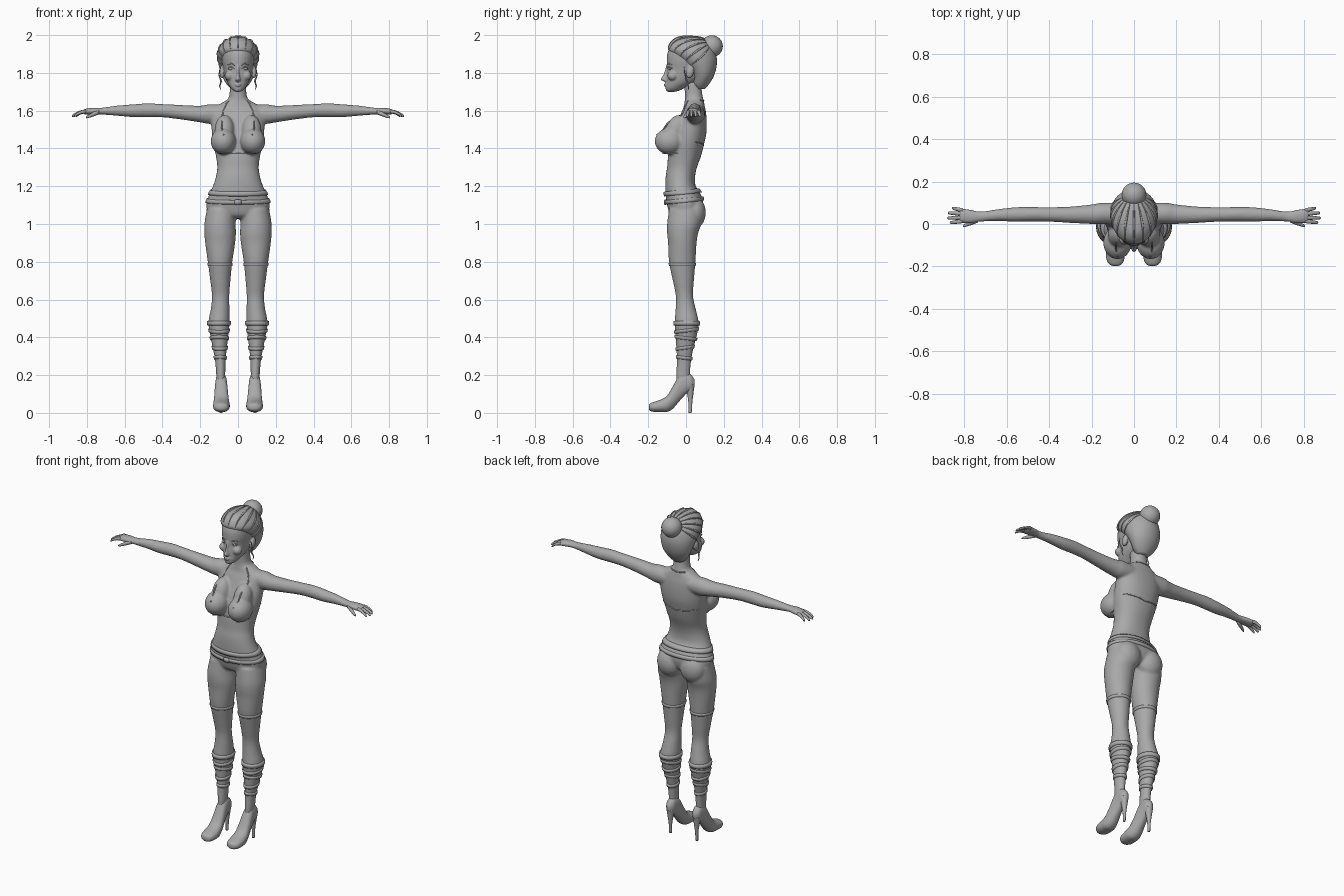
import bpy, bmesh, math
from mathutils import Vector, Matrix
from mathutils.bvhtree import BVHTree

if "Cube" in bpy.data.objects:
    bpy.data.objects.remove(bpy.data.objects["Cube"])

grey = bpy.data.materials.new("plain grey")
grey.diffuse_color = (0.4, 0.4, 0.4, 1)
grey.use_nodes = True
grey.node_tree.nodes["Principled BSDF"].inputs["Base Color"].default_value = grey.diffuse_color


def finish(bm, name):
    me = bpy.data.meshes.new(name)
    bmesh.ops.recalc_face_normals(bm, faces=bm.faces[:])
    bm.to_mesh(me)
    bm.free()
    me.materials.append(grey)
    me.shade_smooth()
    ob = bpy.data.objects.new(name, me)
    bpy.context.collection.objects.link(ob)
    return ob


def spline(rows, n=4):
    """Catmull-Rom interpolation through rows of numbers."""
    out, last = [], len(rows) - 1
    for i in range(last):
        a, b, c, d = rows[max(i - 1, 0)], rows[i], rows[i + 1], rows[min(i + 2, last)]
        for k in range(n):
            t = k / n
            out.append([q + t / 2 * (r - p + t * (2 * p - 5 * q + 4 * r - s + t * (3 * (q - r) + s - p)))
                        for p, q, r, s in zip(a, b, c, d)])
    return out + [list(rows[-1])]


def loft(bm, rows, axis='z', power=1.0, seg=32, n=4, cap=True):
    """Rows are (position, u low, u high, v low, v high) along the axis."""
    rings = []
    for p, u0, u1, v0, v1 in spline(rows, n):
        ring = []
        for i in range(seg):
            a = math.tau * i / seg
            c, s = math.cos(a), math.sin(a)
            u = (u0 + u1) / 2 + (u1 - u0) / 2 * math.copysign(abs(c) ** power, c)
            v = (v0 + v1) / 2 + (v1 - v0) / 2 * math.copysign(abs(s) ** power, s)
            ring.append(bm.verts.new({'z': (u, v, p), 'x': (p, u, v), 'y': (u, p, v)}[axis]))
        rings.append(ring)
    for r0, r1 in zip(rings, rings[1:]):
        for i in range(seg):
            j = (i + 1) % seg
            bm.faces.new((r0[i], r0[j], r1[j], r1[i]))
    if cap:
        bm.faces.new(rings[0][::-1])
        bm.faces.new(rings[-1])


def ball(bm, c, r, rot=0.0):
    m = Matrix.Translation(c) @ Matrix.Rotation(rot, 4, 'X') @ Matrix.Diagonal((*r, 1))
    bmesh.ops.create_uvsphere(bm, u_segments=24, v_segments=16, radius=1, matrix=m)


def tube(name, pts, r, cyclic=False, taper=False):
    cu = bpy.data.curves.new(name, 'CURVE')
    cu.dimensions, cu.bevel_depth, cu.bevel_resolution = '3D', r, 2
    cu.use_fill_caps = True
    sp = cu.splines.new('POLY')
    path = spline(pts, 4)
    sp.points.add(len(path) - 1)
    for i, (q, p) in enumerate(zip(sp.points, path)):
        q.co = (*p, 1)
        if taper:
            q.radius = 1 - 0.75 * abs(2 * i / (len(path) - 1) - 1)
    sp.use_cyclic_u = cyclic
    tmp = bpy.data.objects.new(name, cu)
    me = bpy.data.meshes.new_from_object(tmp)
    bpy.data.objects.remove(tmp)
    me.materials.clear()
    me.materials.append(grey)
    me.shade_smooth()
    ob = bpy.data.objects.new(name, me)
    bpy.context.collection.objects.link(ob)


def blend(ob, voxel, iterations):
    m = ob.modifiers.new("merge", 'REMESH')
    m.mode, m.voxel_size, m.use_smooth_shade = 'VOXEL', voxel, True
    s = ob.modifiers.new("soften", 'SMOOTH')
    s.factor, s.iterations = 0.5, iterations
    dg = bpy.context.evaluated_depsgraph_get()
    return BVHTree.FromObject(ob, dg)


def front(tree, x, z, lift=0.0, side=-1):
    hit = tree.ray_cast(Vector((x, side * 2, z)), Vector((0, -side, 0)))[0]
    return (x, hit.y + side * lift, z) if hit else (x, 0, z)


def sym(rows):
    return [(z, -w, w, a, b) for z, w, a, b in rows]


def flip(rows, s):
    return [(z, s * a, s * b, c, d) for z, a, b, c, d in rows]


TORSO = sym([(1.03, .09, -.06, .04), (1.05, .15, -.085, .075), (1.1, .168, -.1, .09), (1.15, .155, -.108, .082),
             (1.2, .133, -.11, .052), (1.25, .117, -.108, .048), (1.3, .11, -.1, .058), (1.36, .117, -.095, .08),
             (1.42, .13, -.085, .095), (1.48, .138, -.07, .108), (1.54, .142, -.045, .11), (1.59, .14, -.025, .106),
             (1.62, .12, -.012, .1), (1.642, .085, -.008, .096), (1.66, .055, -.006, .092), (1.69, .045, -.006, .086),
             (1.75, .043, -.01, .08)])
LEG = [(1.08, .01, .165, -.09, .09), (1.0, .012, .178, -.1, .08), (.95, .011, .178, -.1, .064),
       (.9, .015, .174, -.095, .056), (.8, .03, .16, -.09, .05), (.7, .04, .147, -.07, .042),
       (.62, .046, .138, -.054, .037), (.55, .045, .144, -.055, .052), (.48, .044, .157, -.06, .067),
       (.42, .05, .149, -.057, .06), (.35, .058, .135, -.052, .042), (.28, .065, .122, -.049, .028),
       (.21, .067, .116, -.052, .022), (.15, .068, .113, -.05, .02)]
ARM = [(.07, 0, .1, 1.535, 1.63), (.15, .0, .1, 1.53, 1.634), (.2, .0, .092, 1.538, 1.626),
       (.3, .005, .082, 1.553, 1.63), (.4, .011, .079, 1.565, 1.635), (.48, .012, .08, 1.566, 1.639),
       (.56, .011, .079, 1.566, 1.633), (.64, .014, .07, 1.573, 1.627), (.72, .011, .059, 1.579, 1.616),
       (.76, .004, .066, 1.581, 1.616), (.8, .003, .073, 1.579, 1.612), (.825, .008, .07, 1.582, 1.604)]

# Body: trunk, legs, arms and bust merged into one smooth skin
bm = bmesh.new()
loft(bm, TORSO, power=.92)
for s in (1, -1):
    loft(bm, flip(LEG, s))
    loft(bm, [(s * r[0], *r[1:]) for r in ARM], axis='x')
    ball(bm, (s * .078, -.088, 1.438), (.067, .078, .07))
    ball(bm, (s * .072, -.055, 1.495), (.052, .055, .085), -.35)
    ball(bm, (s * .078, .042, 1.06), (.078, .063, .085))
body = finish(bm, "body")
body_tree = blend(body, .0065, 8)

# Fingers and thumbs
for s, side in ((1, "left"), (-1, "right")):
    bm = bmesh.new()
    for y, ty, tx in ((.064, .075, .858), (.048, .052, .877), (.03, .028, .88), (.014, .006, .868)):
        rows = []
        for t, r in ((0, .0095), (.35, .0095), (.7, .008), (.93, .0065), (1, .002)):
            x, yc, z = .805 + t * (tx - .805), y + t * (ty - y), 1.596 - .026 * t * t
            rows.append((s * x, yc - r, yc + r, z - r, z + r))
        loft(bm, rows, axis='x', seg=12, n=2)
    rows = []
    for t, r in ((0, .013), (.4, .012), (.75, .009), (.95, .006), (1, .002)):
        x, yc, z = .735 + .07 * t, .02 - .03 * t, 1.594 - .03 * t
        rows.append((s * x, yc - r, yc + r, z - r, z + r))
    loft(bm, rows, axis='x', seg=12, n=2)
    finish(bm, side + "_fingers")

# Head: skull, nose, lips, chin and ears
bm = bmesh.new()
loft(bm, sym([(1.7, .012, -.098, -.06), (1.708, .027, -.106, -.03), (1.725, .042, -.108, .0), (1.75, .057, -.105, .05),
              (1.78, .068, -.104, .1), (1.82, .077, -.1, .13), (1.86, .086, -.102, .145), (1.9, .088, -.099, .145),
              (1.94, .08, -.083, .13), (1.97, .055, -.06, .1), (1.985, .02, .0, .06)]), power=.94)
loft(bm, sym([(1.752, .01, -.112, -.08), (1.76, .0155, -.128, -.08), (1.768, .0135, -.133, -.08),
              (1.785, .0095, -.123, -.08), (1.81, .008, -.113, -.08), (1.84, .012, -.104, -.08)]), seg=16)
for z, w in ((1.7405, .019), (1.7325, .016)):
    ball(bm, (0, -.105, z), (w, .012, .0055))
for s in (1, -1):
    ball(bm, (s * .045, -.07, 1.785), (.026, .028, .026))
    ball(bm, (s * .084, .022, 1.805), (.014, .02, .034), -.25)
head = finish(bm, "head")
head_tree = blend(head, .004, 4)

# Eyes, lids and brows
for s, side in ((1, "left"), (-1, "right")):
    bm = bmesh.new()
    ball(bm, front(head_tree, s * .036, 1.822, -.005), (.015, .009, .007))
    finish(bm, side + "_eye")
    arc = [(.019, -.002), (.028, .007), (.038, .009), (.048, .005), (.056, .001)]
    tube(side + "_eyelid", [front(head_tree, s * x, 1.822 + z, .002) for x, z in arc], .0028, taper=True)
    tube(side + "_eyebrow", [front(head_tree, s * x, 1.84 + z, .0) for x, z in arc], .0032, taper=True)

# Hair shell swept back, with the bun
bm = bmesh.new()
HAIR = sym([(1.715, .035, .05, .1), (1.74, .06, .035, .122), (1.78, .083, .028, .146), (1.82, .097, .005, .159),
            (1.86, .106, -.035, .164), (1.895, .109, -.075, .16), (1.925, .104, -.095, .15), (1.955, .086, -.085, .13),
            (1.975, .064, -.066, .11), (1.988, .036, -.04, .08), (1.992, .008, .0, .03)])
loft(bm, HAIR, seg=48)
finish(bm, "hair")
bm = bmesh.new()
ball(bm, (0, .137, 1.941), (.058, .058, .058))
finish(bm, "hair_bun")
hair_tree = BVHTree.FromObject(bpy.data.objects["hair"], bpy.context.evaluated_depsgraph_get())

# Locks combed from the hairline to the bun
for k in range(-5, 6):
    a = k / 5 * 1.75
    start = Vector((.11 * math.sin(a), -.1 * math.cos(a) + .01, 1.93 - .085 * (1 - math.cos(a)) * .9))
    end = Vector((.045 * math.sin(a), .11, 1.935 + .045 * math.cos(a)))
    mid = Vector((0, .03, 1.87))
    pts = []
    for i in range(9):
        p = start.lerp(end, i / 8)
        d = (p - mid).normalized()
        hit = hair_tree.ray_cast(mid + d * .5, -d)[0]
        pts.append(tuple(hit + d * .0005))
    tube("hair_lock", pts, .0055, taper=True)
for s in (1, -1):
    tube("loose_curl", [(s * .094, -.01, 1.83), (s * .1, -.005, 1.79), (s * .09, .005, 1.755),
                        (s * .097, .012, 1.73), (s * .09, .014, 1.71)], .005, taper=True)


# Bands that follow the trunk or leg outline
def band(name, profile, s, z, h, grow, sag=0.0):
    path = spline(profile, 12)
    bm = bmesh.new()
    rows = []
    for zz, g in ((z - h, -.004), (z - h, grow), (z, grow + .001), (z + h, grow), (z + h, -.004)):
        r = min(path, key=lambda q: abs(q[0] - zz))
        rows.append((zz, s * (r[1] - g), s * (r[2] + g), r[3] - g, r[4] + g))
    loft(bm, rows, n=1, seg=48, cap=False)
    for v in bm.verts:
        v.co.z += sag * v.co.y
    finish(bm, name)


band("waistband", TORSO, 1, 1.17, .012, .008, .1)
band("belt", TORSO, 1, 1.125, .011, .006, .1)
bm = bmesh.new()
bmesh.ops.create_cube(bm, size=1, matrix=Matrix.Translation((0, -.11, 1.115)) @ Matrix.Diagonal((.035, .014, .028, 1)))
bmesh.ops.bevel(bm, geom=bm.edges[:], offset=.003, segments=2, affect='EDGES')
finish(bm, "belt_buckle")
for s, side in ((1, "left"), (-1, "right")):
    band(side + "_stocking_cuff", LEG, s, .785, .008, .003)
    band(side + "_boot_cuff", LEG, s, .475, .012, .006)
    for i, z in enumerate((.435, .395, .345, .29)):
        band(f"{side}_boot_strap_{i + 1}", LEG, s, z, .009, .004, .12 * (-1) ** i)

# Halter top: neck straps and under-bust edge
for s, side in ((1, "left"), (-1, "right")):
    pts = [(.05, 1.652), (.07, 1.62), (.082, 1.58), (.086, 1.54), (.084, 1.5), (.075, 1.47)]
    tube(side + "_halter_strap", [front(body_tree, s * x, z) for x, z in pts], .004)
tube("halter_back", [front(body_tree, x / 100, 1.652 + .0004 * abs(x), 0, 1) for x in range(-5, 6)], .004)
tube("top_back_edge", [front(body_tree, x / 100, 1.415 + .0016 * abs(x), 0, 1) for x in range(-12, 13, 2)], .003)
tube("top_front_edge", [front(body_tree, x / 100, 1.372 + .0004 * abs(x)) for x in range(-11, 12, 2)], .003)

# High-heeled shoes
SHOE = [(-.197, .074, .1, .018, .042), (-.188, .056, .118, .01, .051), (-.165, .046, .13, .005, .06),
        (-.13, .043, .132, .004, .072), (-.1, .046, .13, .005, .092), (-.07, .051, .126, .022, .14),
        (-.035, .056, .122, .062, .2), (0, .06, .118, .1, .215), (.028, .064, .114, .12, .2), (.046, .078, .1, .14, .175)]
for s, side in ((1, "left"), (-1, "right")):
    bm = bmesh.new()
    loft(bm, flip(SHOE, s), axis='y', power=.9)
    finish(bm, side + "_shoe")
    bm = bmesh.new()
    loft(bm, flip([(0, .081, .097, .014, .03), (.05, .08, .098, .013, .033), (.1, .073, .105, .006, .039),
                   (.15, .064, .114, -.005, .046)], s), seg=16)
    finish(bm, side + "_heel")
